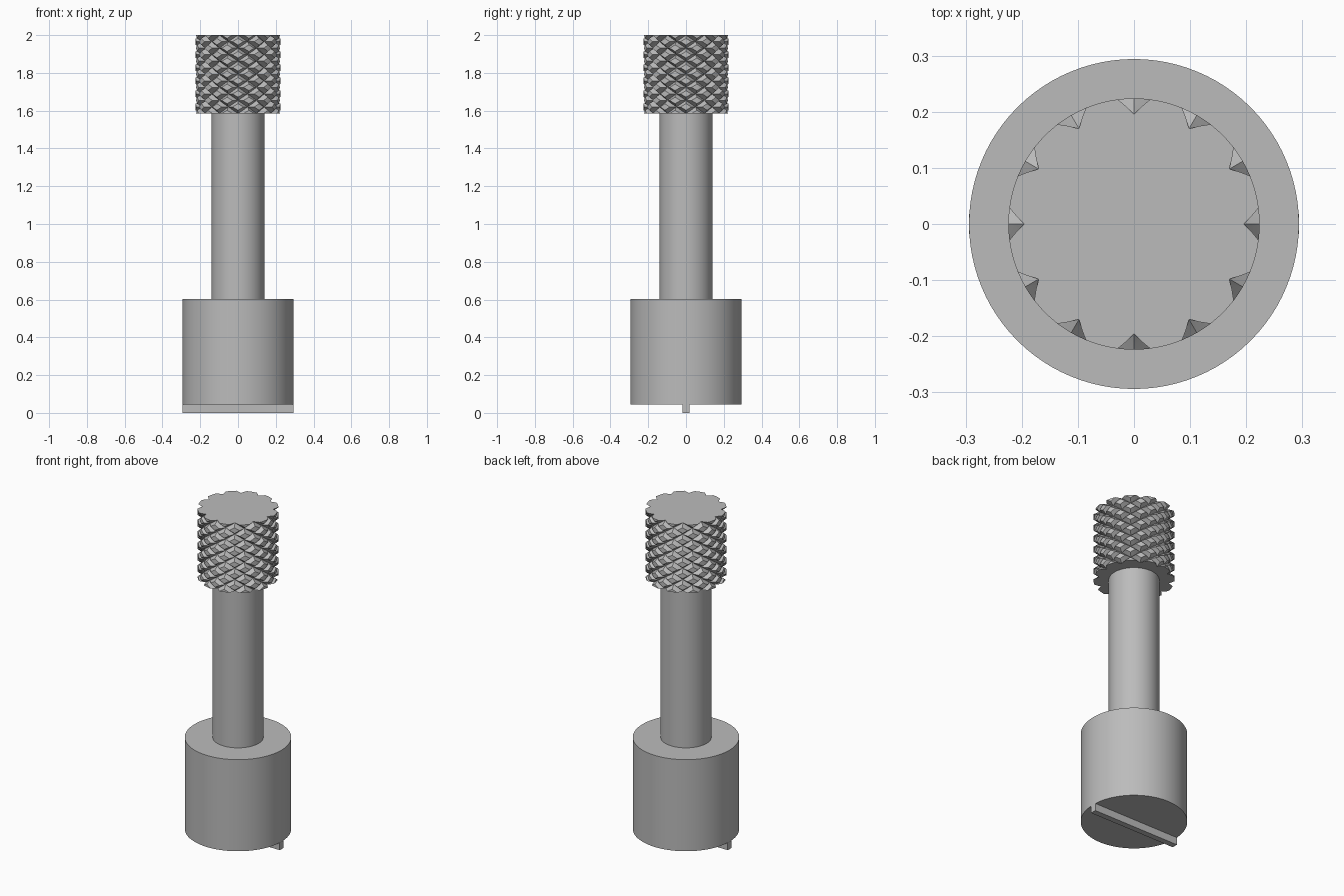
import bpy, bmesh, math

if "Cube" in bpy.data.objects:
    bpy.data.objects.remove(bpy.data.objects["Cube"], do_unlink=True)

steel = bpy.data.materials.new("grey steel")
steel.use_nodes = True
GREY = (0.5, 0.5, 0.5, 1)
steel.diffuse_color = GREY
steel.node_tree.nodes["Principled BSDF"].inputs["Base Color"].default_value = GREY


def finish(obj, name, angle=30):
    obj.name = name
    obj.data.materials.append(steel)
    bpy.ops.object.select_all(action='DESELECT')
    obj.select_set(True)
    bpy.context.view_layer.objects.active = obj
    bpy.ops.object.shade_smooth_by_angle(angle=math.radians(angle))


def cylinder(name, radius, low, high):
    bpy.ops.mesh.primitive_cylinder_add(vertices=96, radius=radius, depth=high - low,
                                        location=(0, 0, (low + high) / 2))
    finish(bpy.context.object, name)


# Wide cylindrical base and slim shaft
BODY, HEAD_LOW, TOP = 0.294, 1.585, 2.0
cylinder("base_body", BODY, 0.045, 0.603)
cylinder("shaft", 0.14, 0.603, HEAD_LOW)

# Driver blade under the base
bpy.ops.mesh.primitive_cube_add(size=1, location=(0, 0, 0.0225))
blade = bpy.context.object
blade.scale = (2 * BODY, 0.036, 0.045)
bpy.ops.object.transform_apply(scale=True)
finish(blade, "driver_blade")

# Knurled head: left- and right-handed V grooves crossing on a cylinder
RADIUS, DEPTH = 0.224, 0.028
GROOVES, PERIODS, STEPS = 12, 6, 8
cols, rows = GROOVES * STEPS, PERIODS * STEPS


def groove(n):
    """1 at the groove bottom, 0 on the land, for a position n in steps."""
    n %= STEPS
    return max(0, 1 - min(n, STEPS - n) / (STEPS / 4))


bm = bmesh.new()
rings = []
for j in range(rows + 1):
    ring = []
    for i in range(cols):
        r = RADIUS - DEPTH * max(groove(i - j), groove(i + j))
        a = math.tau * i / cols
        z = TOP - (TOP - HEAD_LOW) * j / rows
        ring.append(bm.verts.new((r * math.cos(a), r * math.sin(a), z)))
    rings.append(ring)
for j in range(rows):
    for i in range(cols):
        k = (i + 1) % cols
        a, b = rings[j][i], rings[j][k]
        c, d = rings[j + 1][k], rings[j + 1][i]
        # diagonals follow the groove edges
        for tri in ((a, c, b), (a, d, c)) if (i + j) % 2 == 0 else ((a, d, b), (b, d, c)):
            bm.faces.new(tri)
bm.faces.new(rings[0])
bm.faces.new(rings[-1][::-1])
bmesh.ops.recalc_face_normals(bm, faces=bm.faces)
mesh = bpy.data.meshes.new("knurled_head")
bm.to_mesh(mesh)
bm.free()
head = bpy.data.objects.new("knurled_head", mesh)
bpy.context.collection.objects.link(head)
finish(head, "knurled_head", 15)
